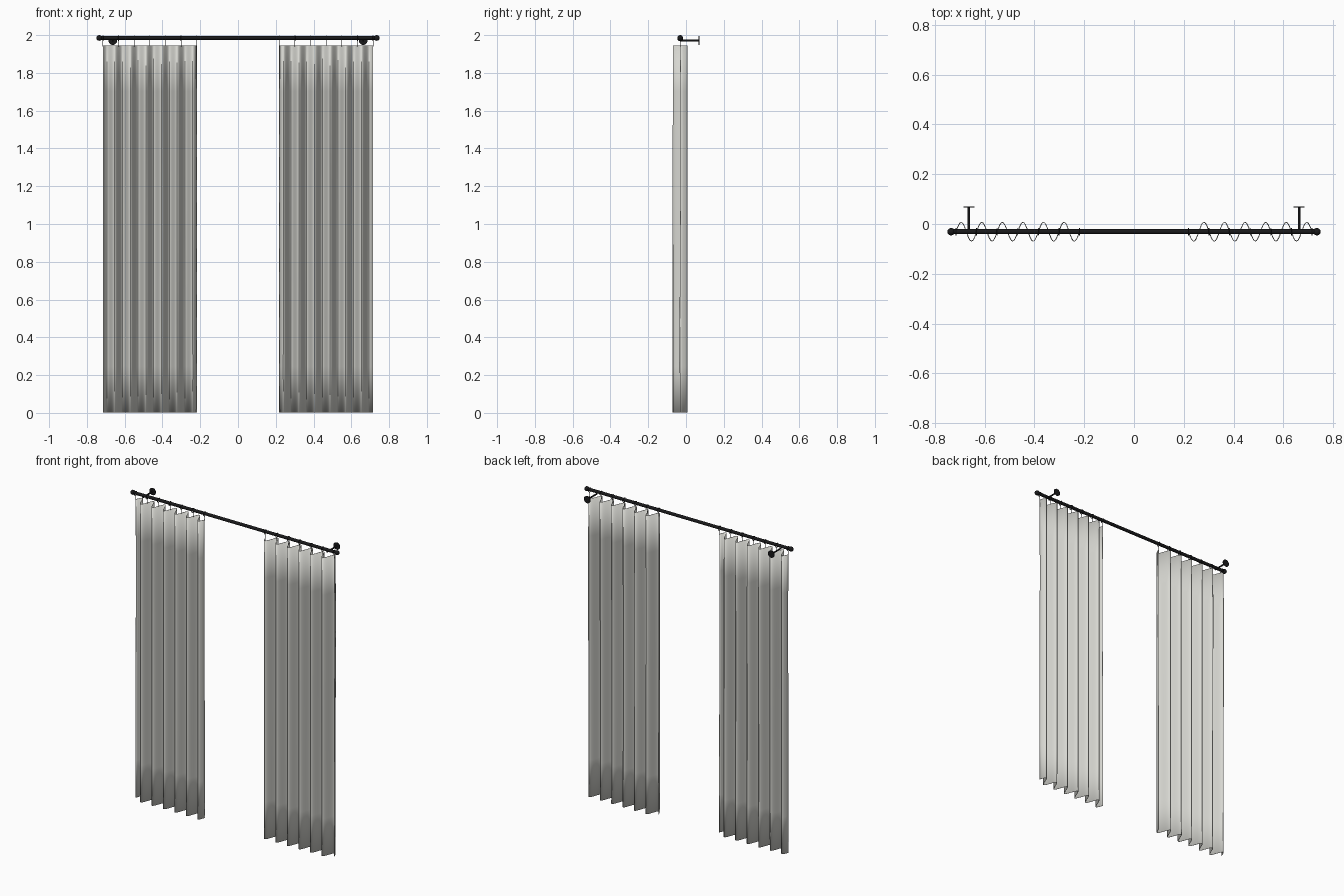
import bpy, bmesh, math
from mathutils import Vector

if "Cube" in bpy.data.objects:
    bpy.data.objects.remove(bpy.data.objects["Cube"])

def material(name, rgb):
    m = bpy.data.materials.new(name)
    m.diffuse_color = (*rgb, 1)
    m.use_nodes = True
    m.node_tree.nodes["Principled BSDF"].inputs["Base Color"].default_value = m.diffuse_color
    return m

FABRIC = material("pale grey fabric", (0.68, 0.68, 0.64))
METAL = material("black metal", (0.01, 0.01, 0.011))

ROD_Y, ROD_Z = -0.031, 1.985
INNER, OUTER, WAVES = 0.219, 0.715, 6
TOP, BOTTOM = 1.945, 0.003
PITCH = (OUTER - INNER) / WAVES

def finish(name, mat):
    ob = bpy.context.object
    ob.name = name
    ob.data.materials.append(mat)
    bpy.ops.object.shade_smooth_by_angle(angle=math.radians(40))
    return ob

def rod(name, a, b, radius, sides=20):
    a, b = Vector(a), Vector(b)
    d = b - a
    bpy.ops.mesh.primitive_cylinder_add(vertices=sides, radius=radius, depth=d.length,
        location=(a + b) / 2, rotation=d.to_track_quat('Z', 'Y').to_euler())
    return finish(name, METAL)

# Pleated curtain: a sine wave profile drawn down in rows
def curtain(name, side):
    bm = bmesh.new()
    cols, rows = WAVES * 16, 8
    grid = []
    for r in range(rows + 1):
        t = r / rows
        row = []
        for c in range(cols + 1):
            u = c / cols
            a = 2 * math.pi * WAVES * u
            amp = 0.038 + 0.001 * t * math.sin(5 * u + 4 * t)
            x = side * (OUTER - u * (OUTER - INNER))
            y = ROD_Y + amp * math.sin(a + 0.06 * math.sin(6 * t + 3 * u))
            row.append(bm.verts.new((x, y, TOP + (BOTTOM - TOP) * t)))
        grid.append(row)
    for r in range(rows):
        for c in range(cols):
            bm.faces.new((grid[r][c], grid[r + 1][c], grid[r + 1][c + 1], grid[r][c + 1]))
    bmesh.ops.recalc_face_normals(bm, faces=bm.faces)
    me = bpy.data.meshes.new(name)
    bm.to_mesh(me)
    bm.free()
    ob = bpy.data.objects.new(name, me)
    bpy.context.collection.objects.link(ob)
    bpy.ops.object.select_all(action='DESELECT')
    bpy.context.view_layer.objects.active = ob
    ob.select_set(True)
    finish(name, FABRIC)
    s = ob.modifiers.new("thickness", 'SOLIDIFY')
    s.thickness, s.offset = 0.002, 0

# Main pole
rod("curtain_pole", (-0.735, ROD_Y, ROD_Z), (0.735, ROD_Y, ROD_Z), 0.01)

for side, label in ((-1, "left"), (1, "right")):
    curtain(label + "_curtain", side)

    # Ball finial
    bpy.ops.mesh.primitive_uv_sphere_add(segments=24, ring_count=14, radius=0.015,
        location=(side * 0.735, ROD_Y, ROD_Z))
    finish(label + "_finial", METAL)

    # Wall bracket: arm and round plate
    bx, bz = side * 0.663, 1.971
    rod(label + "_bracket_arm", (bx, ROD_Y, bz), (bx, 0.069, bz), 0.005, 16)
    rod(label + "_bracket_plate", (bx, 0.067, bz), (bx, 0.071, bz), 0.023, 32)

    # Rings with hooks, one per pleat
    for k in range(WAVES + 1):
        x = side * (OUTER - k * PITCH)
        bpy.ops.mesh.primitive_torus_add(major_segments=24, minor_segments=8,
            major_radius=0.0135, minor_radius=0.0018,
            location=(x, ROD_Y, ROD_Z - 0.002), rotation=(0, math.pi / 2, 0))
        finish(f"{label}_ring_{k + 1}", METAL)
        rod(f"{label}_hook_{k + 1}", (x, ROD_Y, ROD_Z - 0.015), (x, ROD_Y, TOP - 0.004), 0.0013, 8)
